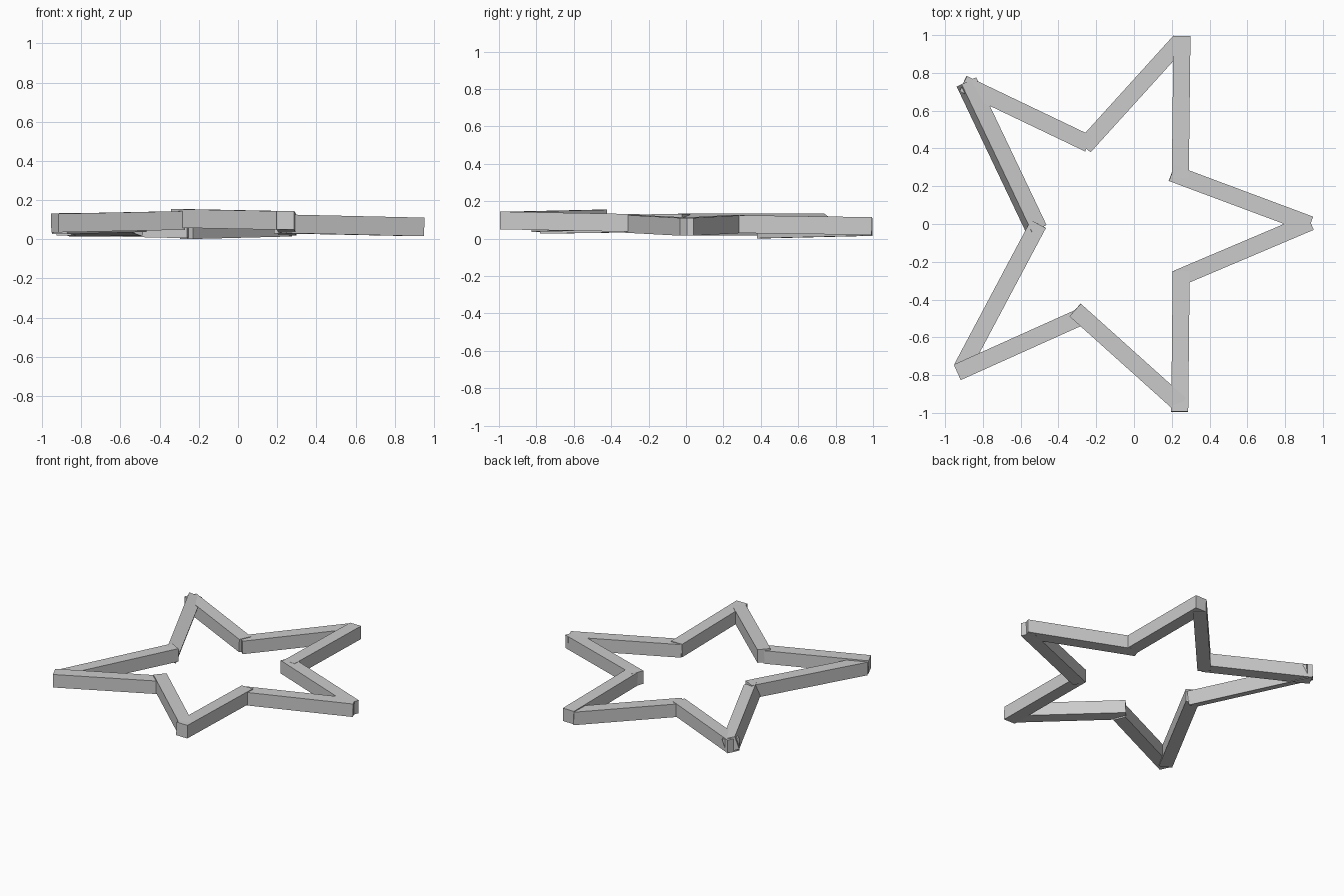
import bpy
from math import radians
from mathutils import Matrix, Vector

if "Cube" in bpy.data.objects:
    bpy.data.objects.remove(bpy.data.objects["Cube"])

WIDTH, HEIGHT = 0.09, 0.095


def bar(name, start, end, roll=0.0):
    """Square timber running between two centre points, rolled about its length."""
    a, b = Vector(start), Vector(end)
    along = (b - a).normalized()
    side = Vector((0, 0, 1)).cross(along).normalized()
    up = along.cross(side)
    rot = Matrix((along, side, up)).transposed().to_4x4()
    bpy.ops.mesh.primitive_cube_add(size=1)
    obj = bpy.context.object
    obj.name = name
    size = Matrix.Diagonal(((b - a).length, WIDTH, HEIGHT, 1))
    obj.data.transform(Matrix.Rotation(radians(roll), 4, 'X') @ size)
    obj.matrix_world = Matrix.Translation((a + b) / 2) @ rot


# Right point
bar("right_point_back_bar", (0.20, 0.27, 0.078), (0.932, -0.003, 0.063))
bar("right_point_front_bar", (0.23, -0.288, 0.079), (0.933, 0.010, 0.063))

# Back point
bar("back_point_right_bar", (0.245, 0.24, 0.078), (0.254, 0.994, 0.067))
bar("back_point_left_bar", (-0.263, 0.41, 0.049), (0.242, 0.967, 0.062))

# Back left point, one bar of which is twisted
bar("back_left_point_right_bar", (-0.24, 0.425, 0.053), (-0.905, 0.743, 0.068))
bar("back_left_point_twisted_bar", (-0.887, 0.752, 0.074), (-0.515, -0.03, 0.075), -18)

# Front left point
bar("front_left_point_back_bar", (-0.506, 0.0, 0.085), (-0.91, -0.76, 0.074))
bar("front_left_point_right_bar", (-0.935, -0.785, 0.083), (-0.29, -0.495, 0.096))

# Front point
bar("front_point_left_bar", (-0.312, -0.455, 0.107), (0.245, -0.955, 0.096))
bar("front_point_right_bar", (0.242, -0.994, 0.097), (0.25, -0.25, 0.083))
